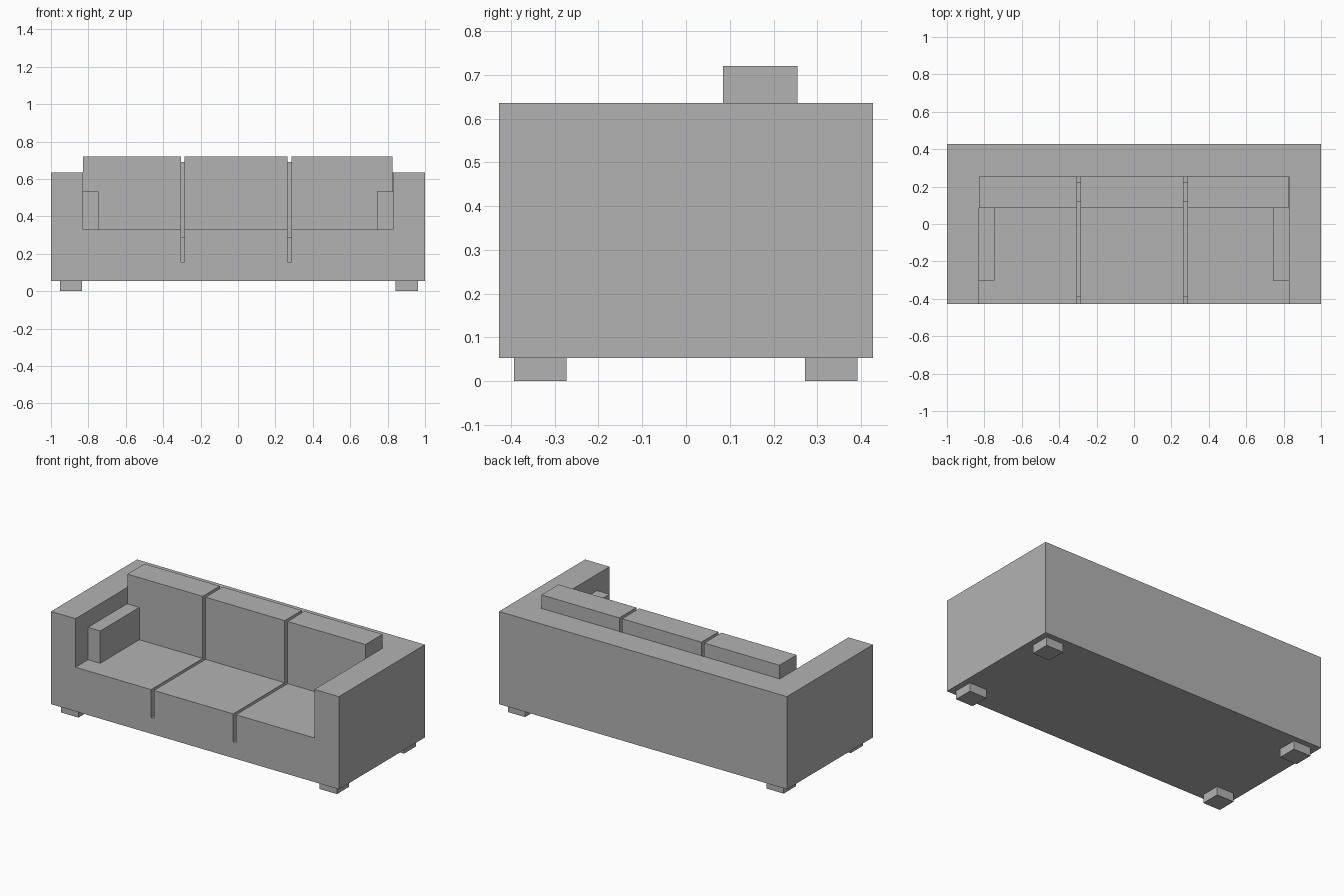
import bpy
import bmesh

cube = bpy.data.objects.get("Cube")
if cube:
    bpy.data.objects.remove(cube, do_unlink=True)

# One plain upholstery colour
GREY = (0.45, 0.45, 0.45, 1)
fabric = bpy.data.materials.new("grey fabric")
fabric.use_nodes = True
fabric.diffuse_color = GREY
fabric.node_tree.nodes["Principled BSDF"].inputs["Base Color"].default_value = GREY


def box(name, xs, ys, zs):
    """Box from its (min, max) extents on each axis."""
    mesh = bpy.data.meshes.new(name)
    bm = bmesh.new()
    bmesh.ops.create_cube(bm, size=1)
    for v in bm.verts:
        v.co = [lo if c < 0 else hi for c, (lo, hi) in zip(v.co, (xs, ys, zs))]
    bm.to_mesh(mesh)
    bm.free()
    mesh.materials.append(fabric)
    obj = bpy.data.objects.new(name, mesh)
    bpy.context.collection.objects.link(obj)
    return obj


def cut(target, xs, ys, zs):
    """Carve a box out of the target."""
    cutter = box("cutter", xs, ys, zs)
    cutter.hide_render = True
    mod = target.modifiers.new("cut", "BOOLEAN")
    mod.operation = "DIFFERENCE"
    mod.solver = "EXACT"
    mod.object = cutter
    bpy.context.view_layer.objects.active = target
    bpy.ops.object.modifier_apply(modifier=mod.name)
    bpy.data.objects.remove(cutter, do_unlink=True)


ARM = 0.83               # inner face of the arms
SEAT = 0.33              # seat height
BACK = (0.085, 0.255)    # depth range of the back cushions
GAPS = [(-0.305, -0.285), (0.265, 0.285)]

# Body: one block with the seating well carved out
body = box("sofa_body", (-1, 1), (-0.427, 0.427), (0.053, 0.635))
cut(body, (-ARM, ARM), (-0.6, BACK[1]), (SEAT, 0.9))

# Grooves between the seat cushions, running over the front edge
for gap in GAPS:
    cut(body, gap, (-0.6, BACK[1]), (0.29, 0.5))
    cut(body, gap, (-0.6, -0.39), (0.155, 0.5))

# Back cushions, with a recessed strip in each gap between them
edges = [-0.828, *GAPS[0], *GAPS[1], 0.826]
for side, i in (("right", 0), ("middle", 2), ("left", 4)):
    box(f"back_cushion_{side}", (edges[i], edges[i + 1]), BACK, (SEAT, 0.72))
for side, gap in zip(("right", "left"), GAPS):
    box(f"back_gap_strip_{side}", gap, (0.12, 0.225), (0.29, 0.69))

# Arm cushions
for side, xs in (("right", (-ARM, -0.745)), ("left", (0.743, ARM))):
    box(f"arm_cushion_{side}", xs, (-0.303, BACK[0]), (SEAT, 0.533))

# Feet
for side, xs in (("right", (-0.953, -0.833)), ("left", (0.843, 0.963))):
    for end, ys in (("front", (-0.393, -0.273)), ("back", (0.272, 0.392))):
        box(f"foot_{end}_{side}", xs, ys, (0, 0.053))
